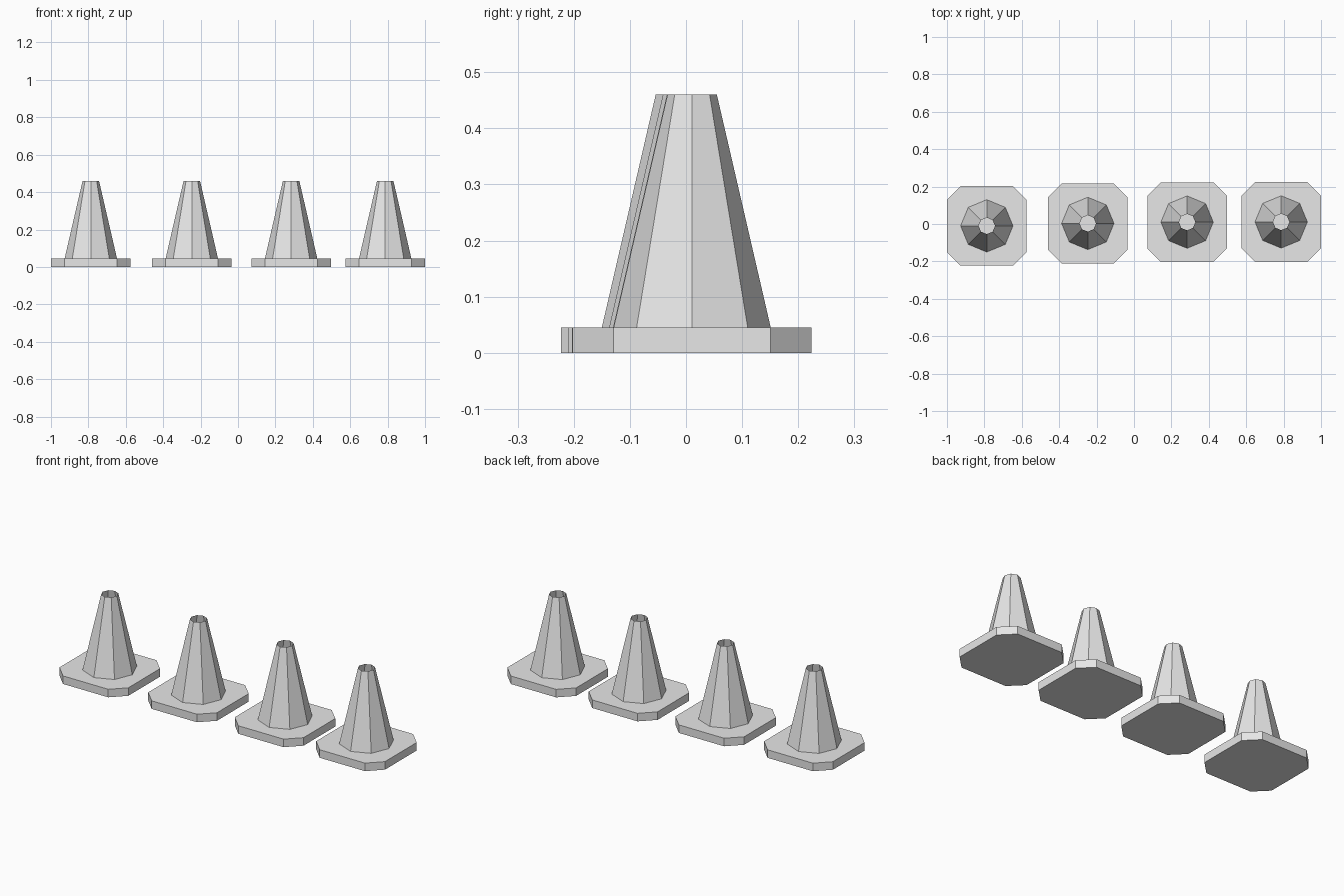
import bpy
import bmesh
from math import cos, sin, tau

cube = bpy.data.objects.get("Cube")
if cube:
    bpy.data.objects.remove(cube, do_unlink=True)

BASE_HALF, BASE_FLAT, BASE_TOP = 0.213, 0.14, 0.045
CONE_BOTTOM, CONE_TOP, HEIGHT, SIDES = 0.14, 0.044, 0.46, 8

grey = bpy.data.materials.new("light grey")
grey.use_nodes = True
colour = (0.8, 0.8, 0.8, 1)
grey.diffuse_color = colour
grey.node_tree.nodes["Principled BSDF"].inputs["Base Color"].default_value = colour


def loft(name, lower, upper, z0, z1, location, capped):
    """Join two matching outlines with flat side faces."""
    bm = bmesh.new()
    a = [bm.verts.new((x, y, z0)) for x, y in lower]
    b = [bm.verts.new((x, y, z1)) for x, y in upper]
    n = len(a)
    for i in range(n):
        j = (i + 1) % n
        bm.faces.new((a[i], a[j], b[j], b[i]))
    if capped:
        bm.faces.new(a[::-1])
        bm.faces.new(b)
    mesh = bpy.data.meshes.new(name)
    bm.to_mesh(mesh)
    bm.free()
    mesh.materials.append(grey)
    obj = bpy.data.objects.new(name, mesh)
    obj.location = location
    bpy.context.collection.objects.link(obj)
    return obj


def ring(radius):
    return [(radius * cos(tau * i / SIDES), radius * sin(tau * i / SIDES))
            for i in range(SIDES)]


# Square outline with clipped corners, counter-clockwise
h, f = BASE_HALF, BASE_FLAT
plate = [(h, -f), (h, f), (f, h), (-f, h), (-h, f), (-h, -f), (-f, -h), (f, -h)]

# Row of four cones, slightly out of line
spots = [(-0.787, -0.010), (-0.247, 0.003), (0.284, 0.010), (0.787, 0.011)]
for number, (x, y) in enumerate(spots, 1):
    place = (x, y, 0)
    # Solid base plate
    loft(f"base_plate_{number}", plate, plate, 0, BASE_TOP, place, True)
    # Hollow tapered body, open at the top
    loft(f"cone_body_{number}", ring(CONE_BOTTOM), ring(CONE_TOP),
         BASE_TOP, HEIGHT, place, False)
